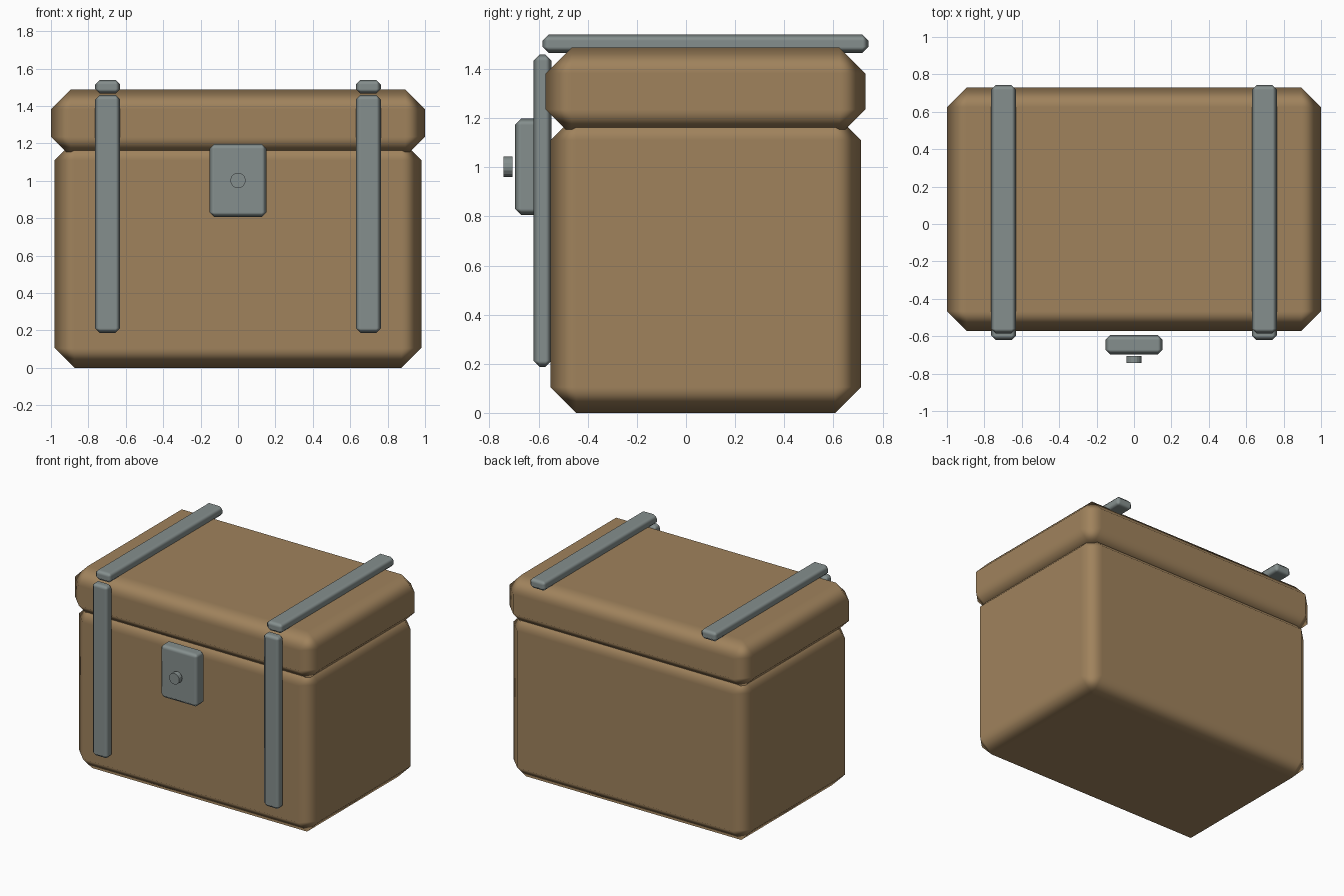
import bpy, bmesh, math
from mathutils import Matrix, Vector

if "Cube" in bpy.data.objects:
    bpy.data.objects.remove(bpy.data.objects["Cube"])


def material(name, rgb):
    m = bpy.data.materials.new(name)
    m.diffuse_color = (*rgb, 1)
    m.use_nodes = True
    m.node_tree.nodes["Principled BSDF"].inputs["Base Color"].default_value = m.diffuse_color
    return m


brown = material("brown wood", (0.35, 0.225, 0.108))
grey = material("grey metal", (0.235, 0.275, 0.27))


def finish(name, bm, mat):
    me = bpy.data.meshes.new(name)
    bm.to_mesh(me)
    bm.free()
    ob = bpy.data.objects.new(name, me)
    bpy.context.collection.objects.link(ob)
    me.materials.append(mat)
    return ob


def chamfered_box(name, lo, hi, width, mat):
    """Box between two corners, single-segment bevel with soft edge shading."""
    lo, hi = Vector(lo), Vector(hi)
    bm = bmesh.new()
    bmesh.ops.create_cube(bm, size=1)
    for v in bm.verts:
        v.co = (lo + hi) / 2 + v.co * (hi - lo)
    for f in bm.faces:
        f.smooth = True
    ob = finish(name, bm, mat)
    bev = ob.modifiers.new("bevel", 'BEVEL')
    bev.width = width
    bev.segments = 1
    bev.limit_method = 'NONE'
    bev.harden_normals = True
    return ob


# Chest body and lid
chamfered_box("chest_body", (-0.98, -0.552, 0), (0.98, 0.713, 1.215), 0.105, brown)
chamfered_box("chest_lid", (-1, -0.571, 1.13), (1, 0.73, 1.487), 0.105, brown)

# Metal straps on the front and over the lid
for side, s in (("left", -1), ("right", 1)):
    x0, x1 = s * 0.697 - 0.067, s * 0.697 + 0.067
    chamfered_box("front_strap_" + side, (x0, -0.621, 0.187), (x1, -0.547, 1.459), 0.025, grey)
    chamfered_box("lid_strap_" + side, (x0, -0.585, 1.466), (x1, 0.743, 1.54), 0.025, grey)

# Lock plate
chamfered_box("lock_plate", (-0.153, -0.697, 0.806), (0.153, -0.594, 1.198), 0.026, grey)

# Lock knob
bm = bmesh.new()
bmesh.ops.create_cone(bm, cap_ends=True, segments=16, radius1=0.041, radius2=0.041, depth=0.036,
                      matrix=Matrix.Translation((0, -0.724, 1.002)) @ Matrix.Rotation(math.pi / 2, 4, 'X'))
finish("lock_knob", bm, grey)
